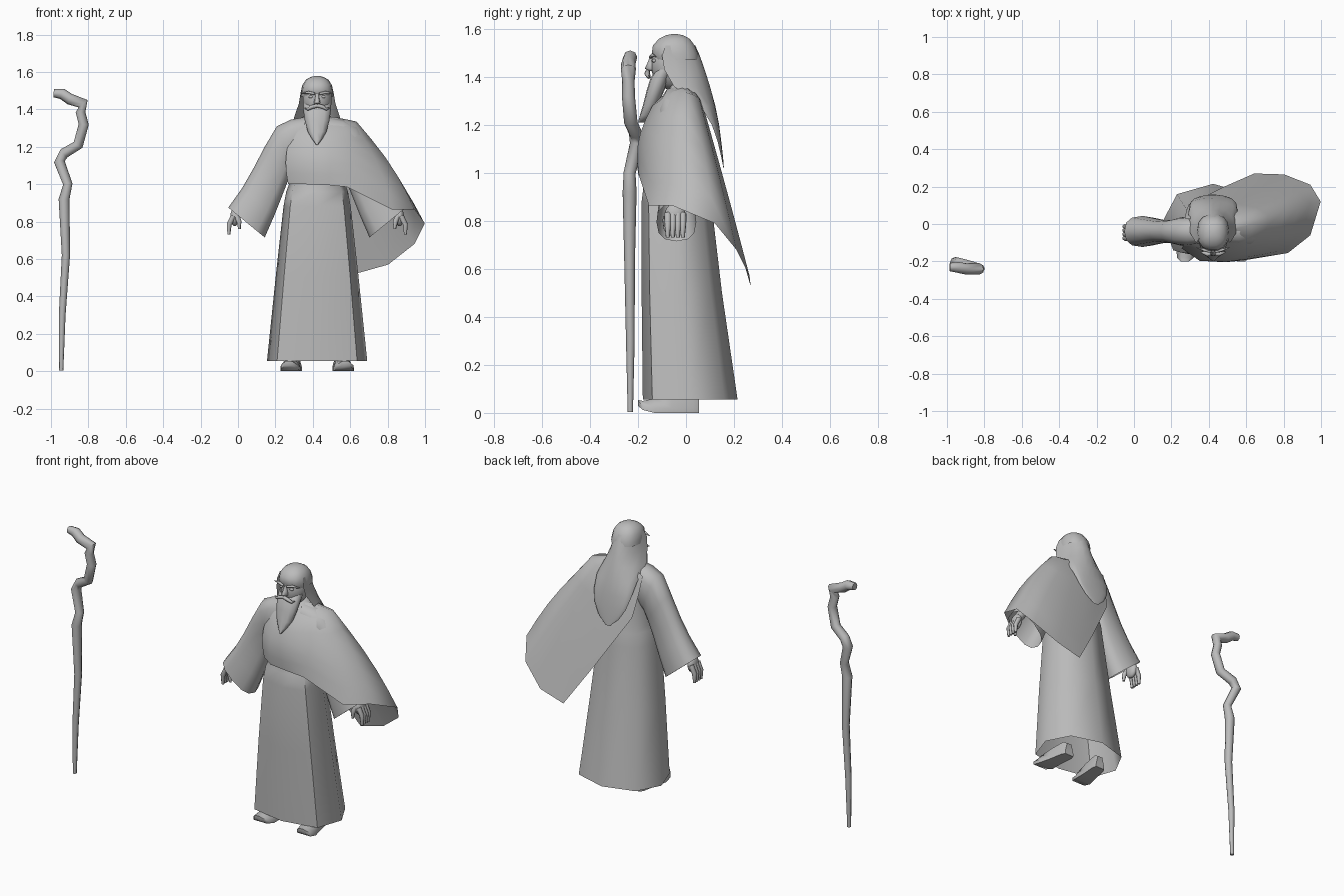
import bpy
import bmesh
from math import cos, sin, pi, radians, copysign
from mathutils import Vector

cube = bpy.data.objects.get("Cube")
if cube:
    bpy.data.objects.remove(cube, do_unlink=True)

CENTRE = Vector((0.423, 0, 0))  # the figure stands beside its staff

grey = bpy.data.materials.new("plain grey")
grey.use_nodes = True
grey.diffuse_color = (0.5, 0.5, 0.5, 1)
grey.node_tree.nodes["Principled BSDF"].inputs["Base Color"].default_value = grey.diffuse_color


def finish(name, bm, origin, angle):
    """Turn a bmesh into a smooth shaded object."""
    bmesh.ops.recalc_face_normals(bm, faces=bm.faces)
    mesh = bpy.data.meshes.new(name)
    bm.to_mesh(mesh)
    bm.free()
    mesh.materials.append(grey)
    obj = bpy.data.objects.new(name, mesh)
    obj.location = origin
    bpy.context.collection.objects.link(obj)
    bpy.ops.object.select_all(action="DESELECT")
    obj.select_set(True)
    bpy.context.view_layer.objects.active = obj
    bpy.ops.object.shade_smooth_by_angle(angle=radians(angle))


def loft(name, rings, wrap=True, start=False, end=False, origin=CENTRE, angle=60):
    """Skin a list of point rings, optionally closed round and capped."""
    bm = bmesh.new()
    rows = [[bm.verts.new(p) for p in ring] for ring in rings]
    count = len(rows[0])
    for low, high in zip(rows, rows[1:]):
        for i in range(count if wrap else count - 1):
            j = (i + 1) % count
            bm.faces.new((low[i], low[j], high[j], high[i]))
    if start:
        bm.faces.new(rows[0])
    if end:
        bm.faces.new(rows[-1])
    finish(name, bm, origin, angle)


def turns(sides):
    return [2 * pi * i / sides for i in range(sides)]


def soft(v, power):
    """Push a sine or cosine outward for squarer ovals."""
    return copysign(abs(v) ** power, v)


def oval(z, half, front, back, sides=14, front_power=0.85, back_power=0.85):
    """Level rounded ring given by its half width, front and back."""
    mid, depth = (front + back) / 2, (back - front) / 2
    ring = []
    for t in turns(sides):
        power = front_power if sin(t) < 0 else back_power
        ring.append((half * soft(cos(t), power), mid + depth * soft(sin(t), power), z))
    return ring


def tube(name, path, radii, sides=7, origin=CENTRE):
    """Round tube of changing radius along a path."""
    path = [Vector(p) for p in path]
    rings = []
    for i, p in enumerate(path):
        way = path[min(i + 1, len(path) - 1)] - path[max(i - 1, 0)]
        side = way.cross(Vector((0, 1, 0))).normalized()
        up = side.cross(way).normalized()
        rings.append([p + radii[i] * (side * cos(t) + up * sin(t)) for t in turns(sides)])
    loft(name, rings, start=True, end=True, origin=origin, angle=75)


def ball(name, place, size):
    bm = bmesh.new()
    bmesh.ops.create_uvsphere(bm, u_segments=14, v_segments=9, radius=1)
    for v in bm.verts:
        v.co = Vector(a * b for a, b in zip(v.co, size)) + Vector(place)
    finish(name, bm, CENTRE, 60)


# Long robe, open at the hem, flat in front and faceted behind
robe = [(0.055, 0.268, -0.18, 0.215), (0.5, 0.222, -0.185, 0.15),
        (0.88, 0.18, -0.185, 0.105), (0.96, 0.165, -0.175, 0.1),
        (1.0, 0.15, -0.16, 0.09), (1.15, 0.15, -0.165, 0.085),
        (1.27, 0.14, -0.13, 0.065), (1.34, 0.1, -0.08, 0.05), (1.38, 0.05, -0.06, 0.03)]
loft("robe", [oval(*r, sides=8, front_power=0.65, back_power=0.95) for r in robe], end=True)

# Cape: shoulder and hem point of each fold, from front right round to back right
folds = [((-0.13, -0.09, 1.29), (-0.155, -0.13, 1.0)), ((-0.05, -0.14, 1.28), (-0.07, -0.19, 1.0)),
         ((0.06, -0.14, 1.28), (0.06, -0.2, 0.995)), ((0.15, -0.11, 1.3), (0.16, -0.195, 0.985)),
         ((0.2, -0.06, 1.325), (0.4, -0.155, 0.865)), ((0.21, 0, 1.335), (0.52, -0.06, 0.865)),
         ((0.2, 0.03, 1.325), (0.575, 0.12, 0.79)), ((0.15, 0.055, 1.31), (0.52, 0.21, 0.68)),
         ((0.07, 0.065, 1.3), (0.38, 0.265, 0.57)), ((0, 0.065, 1.3), (0.22, 0.27, 0.525)),
         ((-0.08, 0.06, 1.31), (0.06, 0.2, 0.77)), ((-0.15, 0.03, 1.31), (-0.13, 0.105, 1.08))]
neck, drape = [], [[] for step in range(6)]
for i, (shoulder, hem) in enumerate(folds):
    turn = radians(-140 + 280 * i / (len(folds) - 1))
    neck.append((0.09 * cos(turn), 0.05 * sin(turn) - 0.01, 1.36))
    a, b = Vector(shoulder), Vector(hem)
    bulge = 0.004 if i > 7 else 0.012 if i > 6 else 0.03
    out = Vector((a.x, a.y, 0)).normalized() * bulge
    for step, row in enumerate(drape):
        t = step / 5
        row.append(a.lerp(b, t) + out * sin(pi * t))
loft("cape", [neck] + drape, wrap=False)

# Arms: bell sleeves, hands and feet, one per side
sleeve = [((0.06, 1.36), (0.1, 1.14), 0.07), ((0.14, 1.345), (0.12, 1.1), 0.08),
          ((0.215, 1.31), (0.135, 1.08), 0.075), ((0.28, 1.2), (0.155, 1.02), 0.062),
          ((0.34, 1.085), (0.19, 0.93), 0.06), ((0.4, 0.98), (0.23, 0.83), 0.07),
          ((0.475, 0.875), (0.28, 0.715), 0.083)]
shoe = [(0.055, 0.03, 0.075), (0.03, 0.04, 0.09), (-0.06, 0.045, 0.08),
        (-0.13, 0.054, 0.06), (-0.18, 0.045, 0.05), (-0.2, 0.022, 0.054)]
for label, s in (("right", -1), ("left", 1)):
    rings = []
    for top, low, wide in sleeve:
        a, b = Vector((s * top[0], -0.04, top[1])), Vector((s * low[0], -0.04, low[1]))
        rings.append([(a + b) / 2 + (a - b) / 2 * soft(cos(t), 0.8)
                      + Vector((0, wide * soft(sin(t), 0.8), 0)) for t in turns(12)])
    loft(label + "_sleeve", rings)
    tube(label + "_forearm", [(s * 0.34, -0.04, 0.98), (s * 0.43, -0.045, 0.85)], [0.03, 0.028])
    ball(label + "_palm", (s * 0.44, -0.045, 0.825), (0.025, 0.043, 0.05))
    for n in range(4):
        y = -0.076 + 0.021 * n
        tube(f"{label}_finger_{n + 1}", [(s * 0.448, y, 0.83), (s * 0.471, y, 0.785),
             (s * 0.472, y, 0.73)], [0.016, 0.014, 0.008])
    tube(label + "_thumb", [(s * 0.435, -0.07, 0.84), (s * 0.418, -0.085, 0.8),
         (s * 0.415, -0.085, 0.76)], [0.016, 0.014, 0.007])

    # Shoes with a turned up toe
    rings = []
    for y, half, high in shoe:
        sole = 0.03 if y < -0.19 else 0.012 if y < -0.17 else 0
        x = s * (0.125 - 0.13 * y)
        rings.append([(x - half, y, sole), (x + half, y, sole), (x + half, y, sole + 0.02),
                      (x + half * 0.55, y, high), (x - half * 0.55, y, high),
                      (x - half, y, sole + 0.02)])
    loft(label + "_shoe", rings, start=True, end=True)

# Head with a smooth crown
ball("head", (0, -0.055, 1.45), (0.08, 0.092, 0.105))
crown = [(1.47, 0.086, -0.13, 0.055), (1.495, 0.085, -0.145, 0.053), (1.53, 0.079, -0.14, 0.038),
         (1.558, 0.061, -0.115, 0.018), (1.573, 0.035, -0.085, -0.01), (1.578, 0.012, -0.06, -0.035)]
loft("crown", [oval(*r) for r in crown], end=True)

# Face and beard
nose = [(1.485, 0.008, -0.15), (1.455, 0.013, -0.162), (1.435, 0.017, -0.172), (1.425, 0.012, -0.155)]
loft("nose", [oval(z, half, front, -0.12, sides=8) for z, half, front in nose], start=True, end=True)
beard = [(1.43, 0.076, -0.125), (1.395, 0.074, -0.148), (1.34, 0.066, -0.165),
         (1.28, 0.05, -0.18), (1.24, 0.027, -0.192), (1.21, 0.005, -0.2)]
loft("beard", [oval(z, half, front, max(front, -0.05 - i * 0.026) + 0.01, sides=12)
               for i, (z, half, front) in enumerate(beard)], start=True, end=True)
for label, s in (("right", -1), ("left", 1)):
    tube(label + "_moustache", [(0, -0.16, 1.42), (s * 0.03, -0.162, 1.413),
         (s * 0.05, -0.155, 1.4), (s * 0.068, -0.15, 1.408)], [0.011, 0.011, 0.008, 0.002])
    tube(label + "_eyebrow", [(s * 0.012, -0.148, 1.483), (s * 0.045, -0.14, 1.49),
         (s * 0.088, -0.125, 1.485)], [0.007, 0.008, 0.002])
    ball(label + "_eye", (s * 0.033, -0.132, 1.467), (0.013, 0.01, 0.008))

# Long hair: half rings that flatten into a sheet lying over the cape
hair = [(1.53, 0.079, -0.085, 0.039), (1.49, 0.088, -0.1, 0.057), (1.43, 0.098, -0.09, 0.078),
        (1.36, 0.122, -0.05, 0.1), (1.28, 0.132, 0.06, 0.122), (1.2, 0.125, 0.108, 0.138),
        (1.13, 0.105, 0.132, 0.147), (1.07, 0.07, 0.146, 0.154), (1.02, 0.015, 0.156, 0.158)]
arc = [radians(-90 + 18 * i) for i in range(11)]
loft("hair", [[(half * sin(t), edge + (back - edge) * cos(t), z) for t in arc]
              for z, half, edge, back in hair], wrap=False)

# Crooked wooden staff standing apart
staff = [(-0.945, -0.232, 0.003, 0.011), (-0.94, -0.232, 0.3, 0.018), (-0.92, -0.235, 0.62, 0.022),
         (-0.93, -0.235, 0.92, 0.029), (-0.91, -0.235, 1.0, 0.025), (-0.955, -0.205, 1.12, 0.029),
         (-0.93, -0.21, 1.165, 0.028), (-0.855, -0.23, 1.21, 0.028), (-0.825, -0.24, 1.32, 0.027),
         (-0.842, -0.24, 1.385, 0.026), (-0.828, -0.24, 1.43, 0.031), (-0.9, -0.24, 1.455, 0.03),
         (-0.94, -0.232, 1.483, 0.029), (-0.985, -0.23, 1.487, 0.022)]
tube("staff", [p[:3] for p in staff], [p[3] for p in staff], sides=8, origin=Vector())
